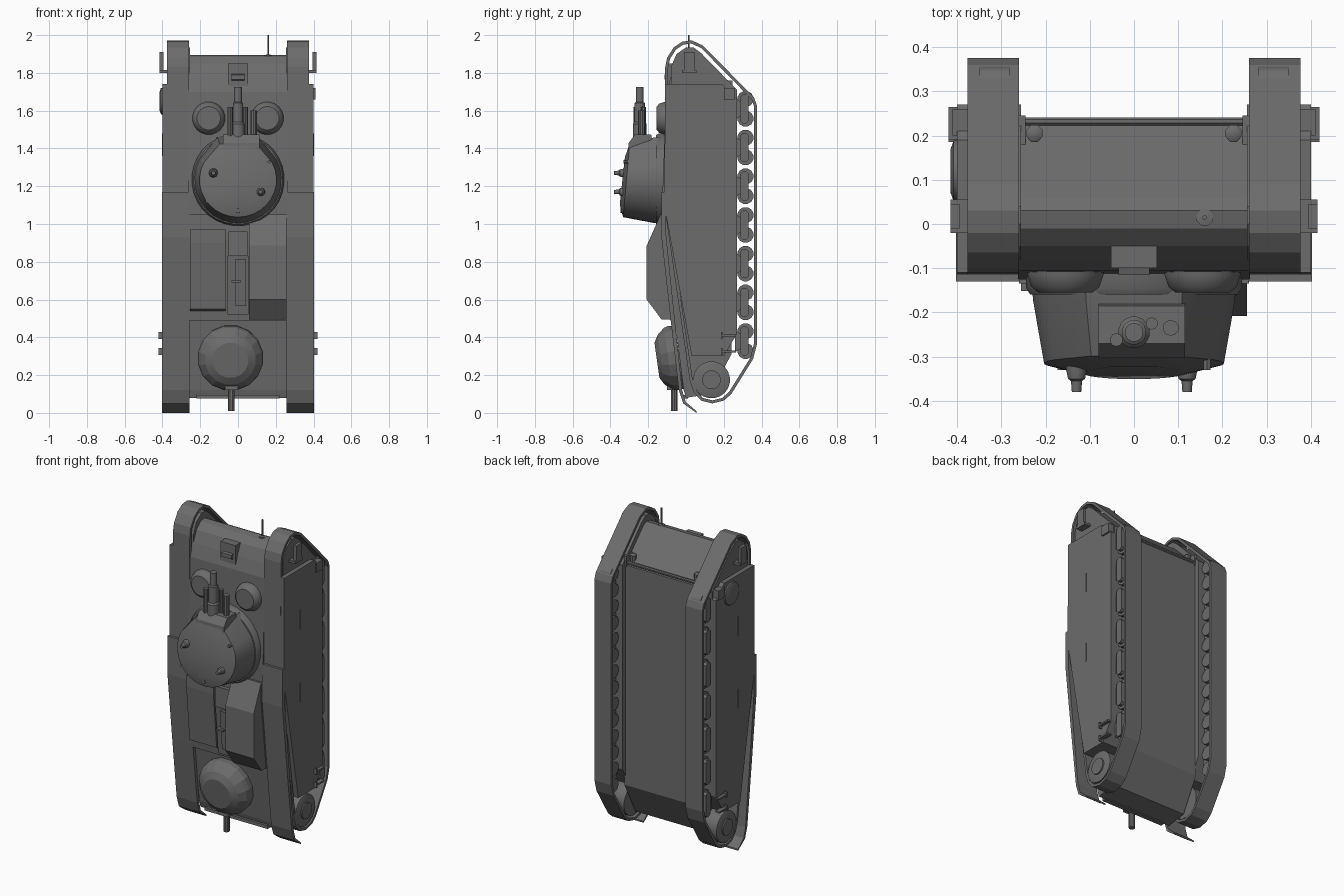
import bpy, bmesh, math
from mathutils import Vector, Matrix

if "Cube" in bpy.data.objects:
    bpy.data.objects.remove(bpy.data.objects["Cube"])

grey = bpy.data.materials.new("armour grey")
grey.diffuse_color = (0.15, 0.15, 0.15, 1)
grey.use_nodes = True
grey.node_tree.nodes["Principled BSDF"].inputs["Base Color"].default_value = grey.diffuse_color


def finish(name, bm, mirror=False, smooth=None):
    bmesh.ops.recalc_face_normals(bm, faces=bm.faces)
    me = bpy.data.meshes.new(name)
    bm.to_mesh(me)
    bm.free()
    ob = bpy.data.objects.new(name, me)
    bpy.context.collection.objects.link(ob)
    me.materials.append(grey)
    if mirror:
        ob.modifiers.new("mirror", 'MIRROR').use_mirror_merge = False
    if smooth:
        bpy.ops.object.select_all(action='DESELECT')
        ob.select_set(True)
        bpy.context.view_layer.objects.active = ob
        bpy.ops.object.shade_smooth_by_angle(angle=math.radians(smooth))
    return ob


def loft(name, rings, closed=False, **kw):
    """Skin a list of equal-length point rings; cap the ends, or join last to first."""
    bm = bmesh.new()
    vs = [[bm.verts.new(p) for p in r] for r in rings]
    n = len(vs[0])
    pairs = list(zip(vs, vs[1:])) + ([(vs[-1], vs[0])] if closed else [])
    for a, b in pairs:
        for i in range(n):
            bm.faces.new((a[i], a[(i + 1) % n], b[(i + 1) % n], b[i]))
    if not closed:
        bm.faces.new(vs[0])
        bm.faces.new(vs[-1])
    return finish(name, bm, **kw)


def prism(name, yz, x0, x1, **kw):
    return loft(name, [[(x, y, z) for y, z in yz] for x in (x0, x1)], **kw)


def box(name, x, y, z, **kw):
    return prism(name, [(y[0], z[0]), (y[1], z[0]), (y[1], z[1]), (y[0], z[1])], x[0], x[1], **kw)


def lathe(name, centre, axis, profile, n=16, smooth=35, **kw):
    """Turn (radius, distance) pairs about an axis."""
    q = Vector((0, 0, 1)).rotation_difference(Vector(axis))
    c = Vector(centre)
    rings = [[c + q @ Vector((r * math.cos(t), r * math.sin(t), d))
              for t in [2 * math.pi * (i + .5) / n for i in range(n)]] for r, d in profile]
    return loft(name, rings, smooth=smooth, **kw)


def inset(pts, d):
    """Offset a convex polygon inwards."""
    cen = sum((Vector(p) for p in pts), Vector((0, 0))) / len(pts)
    n, out = len(pts), []
    for i in range(n):
        p = Vector(pts[i])
        norms = []
        for a, b in ((pts[i - 1], pts[i]), (pts[i], pts[(i + 1) % n])):
            e = (Vector(b) - Vector(a)).normalized()
            m = Vector((-e.y, e.x))
            norms.append(m if m.dot(cen - p) > 0 else -m)
        s = norms[0] + norms[1]
        out.append(tuple(p + s * (2 * d / s.length_squared)))
    return out


# Central hull
prism("hull", [(-.12, .95), (-.125, 1.15), (-.105, 1.70), (-.08, 1.78), (-.05, 1.85), (-.01, 1.887),
               (.03, 1.895), (.06, 1.88), (.24, 1.70), (.24, .31), (.13, .10), (.0, .08), (-.012, .12)],
      -.262, .262)
prism("side_sponson", [(-.08, 1.1), (-.08, 1.83), (-.05, 1.90), (.0, 1.935), (.04, 1.935), (.08, 1.905),
                       (.27, 1.71), (.27, .42), (.2, .3), (.03, .3)], .255, .372, mirror=True)
prism("side_plate", [(-.115, 1.1), (-.11, 1.74), (.19, 1.74), (.27, 1.66), (.27, .42), (.2, .3), (.03, .3)],
      .36, .40, mirror=True)
for i, z in enumerate((.9, 1.36)):
    box(f"side_seam_{i}", (.395, .403), (.048, .054), (z, z + .12), mirror=True)
for i, z in enumerate((.325, .41)):
    box(f"side_step_{i}", (.39, .42), (.19, .265), (z - .005, z + .005), mirror=True)
    box(f"side_step_end_{i}", (.39, .42), (.185, .192), (z - .018, z + .018), mirror=True)

# Tracks
outer = [(-.115, 1.1), (-.11, 1.83), (-.10, 1.88), (-.065, 1.935), (-.02, 1.965), (.03, 1.972), (.09, 1.945),
         (.36, 1.67), (.375, 1.63), (.375, .36), (.355, .285), (.24, .10), (.20, .065), (.14, .05),
         (.08, .065), (.04, .11), (.02, .17)]
inner = inset(outer, .016)
loft("track", [[(x, y, z) for y, z in p] for p, x in
               ((outer, .26), (outer, .377), (inner, .377), (inner, .26))], closed=True, mirror=True)

# Running gear
lathe("drive_wheel", (.27, .135, .175), (1, 0, 0), [(.098, 0), (.098, .105), (.085, .11)], 20, mirror=True)
lathe("drive_hub", (.37, .135, .175), (1, 0, 0), [(.05, 0), (.05, .018)], 16, mirror=True)
for i in range(7):
    z = .38 + i * .205
    for s in (-.052, .052):
        lathe(f"road_wheel_{i}_{'a' if s < 0 else 'b'}", (.28, .315, z + s), (1, 0, 0),
              [(.043, 0), (.043, .07)], 12, mirror=True)
    cap = [(.31 + .024 * math.cos(t), z + (.055 if math.sin(t) > 0 else -.055) + .024 * math.sin(t))
           for t in [math.pi * (k + .5) / 4 for k in range(8)]]
    prism(f"bogie_link_{i}", cap, .34, .372, mirror=True)
    prism(f"bogie_bracket_{i}", [(.26, z - .06), (.26, z + .06), (.3, z + .03), (.3, z - .03)],
          .30, .36, mirror=True)

# Fenders
prism("fender", [(-.13, 1.17), (-.13, .93), (-.082, .5), (-.038, .12), (-.015, .05), (.055, 0),
                 (.055, .01), (-.002, .058), (-.02, .12), (-.06, .5), (-.105, .94), (-.105, 1.17)],
      .258, .402, mirror=True)

# Rear deck covers
prism("deck_plinth", [(-.05, .49), (-.085, .49), (-.135, .92), (-.135, 1.05), (-.05, 1.05)], -.26, .26)
prism("left_deck_cover", [(-.07, .53), (-.12, .55), (-.152, .9), (-.152, .97), (-.07, .97)], -.255, -.065)
prism("right_deck_cover", [(-.05, .495), (-.13, .495), (-.208, .6), (-.208, .885), (-.135, 1.05), (-.05, 1.05)],
      .058, .256)
box("deck_hatch", (-.05, .05), (-.16, -.1), (.83, .96))
prism("deck_strip", [(-.08, .52), (-.12, .52), (-.148, .83), (-.08, .83)], -.055, .055)
prism("deck_rail", [(-.1, .565), (-.142, .565), (-.165, .815), (-.1, .815)], -.012, .042)
box("deck_catch", (-.035, .015), (-.17, -.14), (.69, .70))

# Main turret: round behind, flat in front
base = [(.11, 1.46)] + [(.232 * math.cos(t), 1.235 + .232 * math.sin(t))
                        for t in [math.radians(28 - i * 236 / 20) for i in range(21)]] + [(-.11, 1.46)]


def turret_ring(k, y, tilt, kz=None):
    return [(x * k, y - tilt * (1.4 - z), 1.225 + (z - 1.225) * (kz or k)) for x, z in base]


lathe("turret_ring", (0, -.09, 1.235), (0, -1, 0), [(.245, 0), (.245, .055), (.236, .07)], 32)
loft("main_turret", [turret_ring(1, -.14, 0), turret_ring(.985, -.175, 0), turret_ring(.88, -.303, .075, .85),
                     turret_ring(.5, -.327, .06, .55)], smooth=25)
prism("mantlet", [(-.17, 1.40), (-.185, 1.475), (-.27, 1.475), (-.303, 1.43), (-.305, 1.38)], -.08, .115)

# Guns
up = (0, 0, 1)
lathe("main_gun", (0, -.245, 1.44), up, [(.036, 0), (.036, .09), (.028, .1), (.028, .20), (.021, .205), (.021, .285)])
for nm, x, y, r, top in (("left_gun", -.04, -.262, .015, 1.62), ("right_gun", .04, -.225, .014, 1.62),
                         ("sight_tube", .083, -.235, .018, 1.60)):
    lathe(nm, (x, y, 1.44), up, [(r, 0), (r, top - 1.44)], 10)

# Roof fittings
for i, (x, z) in enumerate(((-.13, 1.27), (.12, 1.17))):
    lathe(f"periscope_{i}", (x, -.30, z), (0, -1, 0),
          [(.026, 0), (.024, .03), (.02, .05), (.013, .055), (.011, .08)], 12)
lathe("roof_vent", (0, -.32, 1.07), (0, -1, 0), [(.014, 0), (.012, .028)], 10)
for i, (x, z) in enumerate(((-.165, 1.12), (.165, 1.33))):
    lathe(f"lifting_eye_{i}", (x, -.30, z), (0, -1, 0), [(.009, 0), (.009, .03)], 6)

# Front domes and driver's hood
lathe("front_dome", (.155, -.07, 1.56), (0, -1, 0), [(.087, 0), (.087, .045), (.078, .072), (.062, .085)], 20,
      mirror=True)
box("driver_plate", (-.052, .052), (-.1, -.04), (1.73, 1.85))
prism("driver_visor", [(-.08, 1.75), (-.115, 1.765), (-.115, 1.79), (-.08, 1.80)], -.035, .035)

# Rear turret and gun, square to the sloping deck
a = math.radians(8)
lathe("rear_turret", (-.04, -.035, .295), (0, -math.cos(a), -math.sin(a)),
      [(.172, 0), (.175, .035), (.168, .06), (.135, .098), (.095, .12)], 16, smooth=15)
box("rear_gun_mount", (-.07, 0), (-.1, -.03), (.12, .2))
lathe("rear_gun", (-.036, -.062, .16), (0, 0, -1), [(.024, 0), (.024, .03), (.018, .035), (.018, .15)], 10)

# Small hull fittings
lathe("aerial", (.16, .015, 1.87), up, [(.02, 0), (.02, .025), (.005, .027), (.005, .13)], 8)
lathe("front_rod", (-.262, .232, 1.715), (1, 0, 0), [(.01, 0), (.01, .524)], 8)
lathe("tow_shackle", (.225, .205, 1.70), up, [(.02, 0), (.02, .06), (.012, .065)], 8, mirror=True)
box("rod_bracket", (.245, .262), (.18, .245), (1.69, 1.76), mirror=True)
box("track_bracket", (.365, .415), (-.02, .055), (1.80, 1.815), mirror=True)
box("track_bracket_plate", (.395, .415), (-.01, .045), (1.80, 1.91), mirror=True)
box("track_adjuster", (.36, .41), (.2, .26), (1.66, 1.72), mirror=True)
lathe("side_port", (-.39, .12, 1.65), (-1, 0, 0), [(.075, 0), (.07, .018), (.05, .025)], 16)
box("rear_bar", (-.22, .22), (-.02, .01), (.075, .095))
